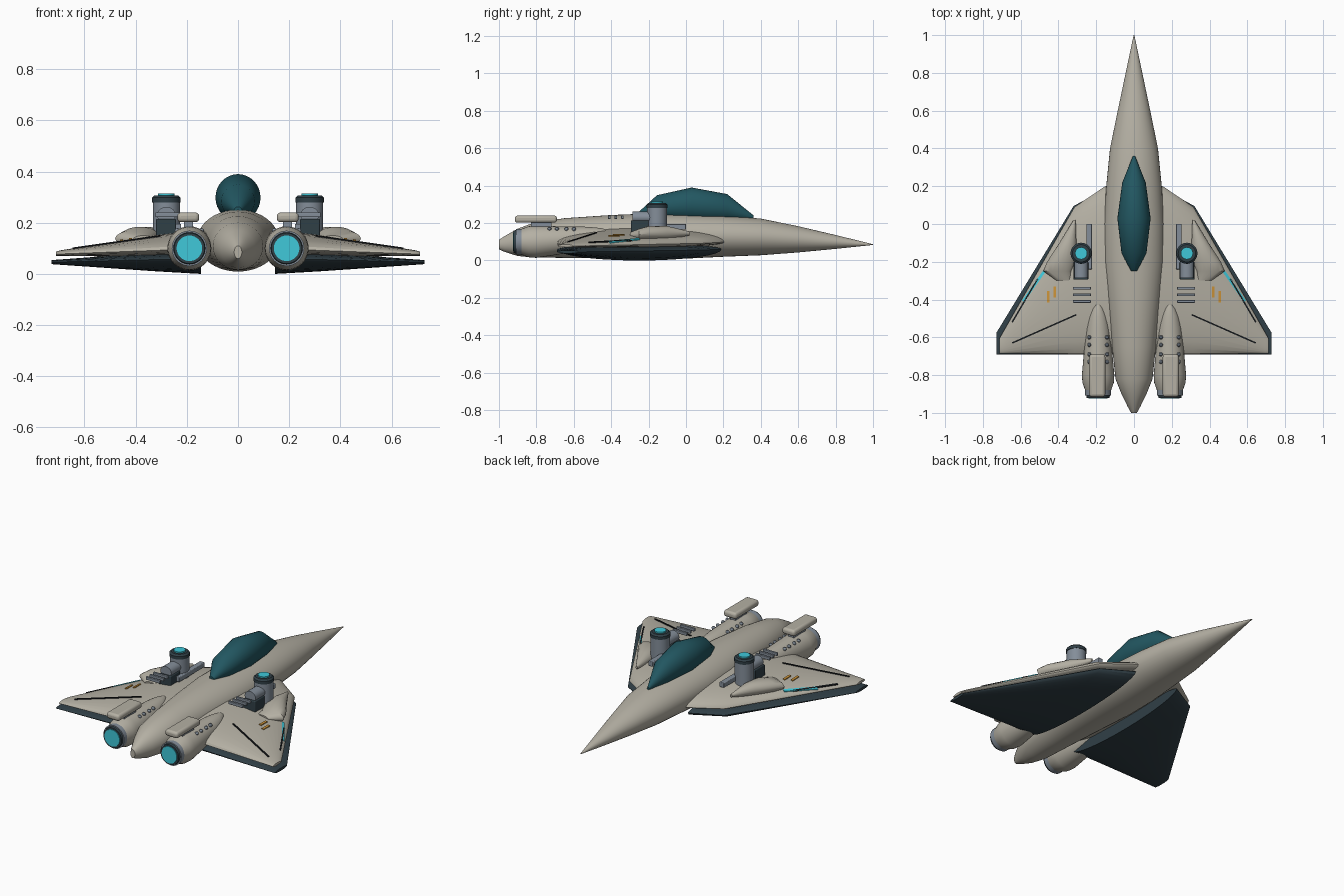
import bpy, bmesh, math
from mathutils import Vector

if "Cube" in bpy.data.objects:
    bpy.data.objects.remove(bpy.data.objects["Cube"])


def material(name, rgb):
    m = bpy.data.materials.new(name)
    m.diffuse_color = (*rgb, 1)
    m.use_nodes = True
    m.node_tree.nodes["Principled BSDF"].inputs["Base Color"].default_value = m.diffuse_color
    return m


HULL = material("warm_grey_hull", (0.46, 0.435, 0.37))
DARK = material("dark_slate", (0.03, 0.05, 0.062))
GLASS = material("deep_teal_glass", (0.016, 0.095, 0.12))
GLOW = material("cyan_glow", (0.05, 0.58, 0.70))
STEEL = material("blue_grey_metal", (0.23, 0.27, 0.32))
AMBER = material("amber", (0.60, 0.29, 0.04))
BLACK = material("black_line", (0.008, 0.01, 0.012))


def finish(name, bm, mat, mirror=True, bevel=0):
    bmesh.ops.recalc_face_normals(bm, faces=bm.faces)
    me = bpy.data.meshes.new(name)
    bm.to_mesh(me)
    bm.free()
    me.materials.append(mat)
    ob = bpy.data.objects.new(name, me)
    bpy.context.collection.objects.link(ob)
    bpy.ops.object.select_all(action='DESELECT')
    ob.select_set(True)
    bpy.context.view_layer.objects.active = ob
    bpy.ops.object.shade_smooth_by_angle(angle=math.radians(30))
    if bevel:
        b = ob.modifiers.new("bevel", 'BEVEL')
        b.width, b.segments = bevel, 3
    if mirror:
        ob.modifiers.new("mirror", 'MIRROR').use_mirror_merge = False
    return ob


def skin(bm, rings):
    """Join rings of points into a closed, capped shell."""
    vs = [[bm.verts.new(p) for p in r] for r in rings]
    n = len(vs[0])
    for a, b in zip(vs, vs[1:]):
        for i in range(n):
            bm.faces.new((a[i], a[(i + 1) % n], b[(i + 1) % n], b[i]))
    bm.faces.new(vs[0])
    bm.faces.new(vs[-1])


def loft(name, stations, mat, mirror=True, n=32):
    """Elliptical sections along y: (y, x, z, half width, half height)."""
    bm = bmesh.new()
    ang = [2 * math.pi * i / n for i in range(n)]
    skin(bm, [[(x + rx * math.cos(a), y, z + rz * math.sin(a)) for a in ang]
              for y, x, z, rx, rz in stations])
    return finish(name, bm, mat, mirror)


def upright(name, x, y, stations, mat, n=28):
    """Turned part on a vertical axis: (z, radius)."""
    bm = bmesh.new()
    ang = [2 * math.pi * i / n for i in range(n)]
    skin(bm, [[(x + r * math.cos(a), y + r * math.sin(a), z) for a in ang]
              for z, r in stations])
    return finish(name, bm, mat)


def boxes(name, spans, mat, bevel=0):
    """Boxes from (x0, x1, y0, y1, z0, z1)."""
    bm = bmesh.new()
    for x0, x1, y0, y1, z0, z1 in spans:
        skin(bm, [[(x0, y0, z), (x1, y0, z), (x1, y1, z), (x0, y1, z)] for z in (z0, z1)])
    return finish(name, bm, mat, True, bevel)


# Wing stations: x, leading y, trailing y, edge z, rise, drop
UPPER = [(0.08, 0.235, -0.69, 0.10, 0.078, 0.03),
         (0.16, 0.195, -0.69, 0.098, 0.072, 0.03),
         (0.315, 0.09, -0.69, 0.092, 0.06, 0.025),
         (0.695, -0.575, -0.685, 0.078, 0.014, 0.008),
         (0.712, -0.605, -0.685, 0.077, 0.009, 0.006)]
LOWER = [(0.145, 0.19, -0.69, 0.06, 0.03, 0.06),
         (0.32, 0.095, -0.69, 0.056, 0.028, 0.046),
         (0.728, -0.575, -0.69, 0.046, 0.008, 0.008)]


def wing(name, table, mat):
    bm = bmesh.new()
    rings = []
    for x, y0, y1, z, up, down in table:
        ring = []
        for i in range(32):
            a = 2 * math.pi * i / 32
            s = math.sin(a)
            ring.append((x, (y0 + y1) / 2 + (y0 - y1) / 2 * math.cos(a),
                         z + s * (up if s > 0 else down)))
        rings.append(ring)
    skin(bm, rings)
    return finish(name, bm, mat)


def wing_top(x, y):
    """Height of the upper wing surface."""
    for a, b in zip(UPPER, UPPER[1:]):
        if x <= b[0]:
            t = (x - a[0]) / (b[0] - a[0])
            _, y0, y1, z, up, _ = [p + (q - p) * t for p, q in zip(a, b)]
            u = (y - (y0 + y1) / 2) / ((y0 - y1) / 2)
            return z + up * math.sqrt(max(0, 1 - u * u))
    return 0.08


def stripe(name, lines, width, mat, steps=10):
    """Thin plates draped over the upper wing."""
    bm = bmesh.new()
    for p, q in lines:
        p, q = Vector(p), Vector(q)
        side = (q - p).orthogonal().normalized() * width / 2
        rings = []
        for i in range(steps + 1):
            c = p.lerp(q, i / steps)
            a, b = c - side, c + side
            za, zb = wing_top(*a), wing_top(*b)
            rings.append([(a.x, a.y, za - 0.003), (b.x, b.y, zb - 0.003),
                          (b.x, b.y, zb + 0.005), (a.x, a.y, za + 0.005)])
        skin(bm, rings)
    return finish(name, bm, mat)


# Fuselage and canopy
loft("fuselage", [(-1, 0, 0.085, 0.015, 0.025), (-0.97, 0, 0.088, 0.032, 0.042),
                  (-0.9, 0, 0.097, 0.066, 0.073), (-0.82, 0, 0.108, 0.098, 0.092),
                  (-0.65, 0, 0.12, 0.116, 0.106), (-0.4, 0, 0.128, 0.142, 0.115),
                  (-0.2, 0, 0.13, 0.16, 0.121), (0, 0, 0.13, 0.16, 0.12),
                  (0.2, 0, 0.13, 0.147, 0.11), (0.4, 0, 0.126, 0.127, 0.098),
                  (0.6, 0, 0.113, 0.086, 0.07), (0.8, 0, 0.099, 0.044, 0.037),
                  (1, 0, 0.085, 0.002, 0.002)], HULL, False, 40)
loft("canopy", [(-0.25, 0, 0.25, 0.015, 0.012), (-0.155, 0, 0.285, 0.066, 0.064),
                (0.03, 0, 0.298, 0.088, 0.092), (0.22, 0, 0.283, 0.062, 0.072),
                (0.36, 0, 0.232, 0.006, 0.01)], GLASS, False)

# Layered wings
wing("upper_wing", UPPER, HULL)
wing("lower_wing", LOWER, DARK)
loft("wing_fairing", [(0.02, 0.315, 0.145, 0.006, 0.01), (-0.1, 0.35, 0.146, 0.045, 0.038),
                      (-0.2, 0.385, 0.144, 0.075, 0.04), (-0.25, 0.405, 0.138, 0.075, 0.032),
                      (-0.3, 0.37, 0.135, 0.04, 0.015)], HULL, n=20)

# Wing markings
stripe("panel_lines", [((0.305, -0.48), (0.645, -0.63)), ((0.51, -0.29), (0.645, -0.52))],
       0.008, BLACK)
stripe("light_strip", [((0.475, -0.25), (0.587, -0.41))], 0.014, GLOW)
stripe("amber_marks", [((0.42, -0.33), (0.42, -0.39)), ((0.455, -0.355), (0.455, -0.415))],
       0.013, AMBER)

# Engines
loft("engine_pod", [(-0.43, 0.19, 0.15, 0.016, 0.016), (-0.45, 0.19, 0.14, 0.032, 0.032),
                    (-0.49, 0.19, 0.127, 0.05, 0.05), (-0.55, 0.19, 0.118, 0.063, 0.063),
                    (-0.7, 0.19, 0.106, 0.077, 0.077), (-0.8, 0.19, 0.1, 0.086, 0.086),
                    (-0.84, 0.19, 0.1, 0.083, 0.083), (-0.885, 0.19, 0.1, 0.067, 0.067)], HULL)
loft("nozzle_collar", [(-0.87, 0.19, 0.1, 0.069, 0.069), (-0.908, 0.19, 0.1, 0.069, 0.069)], STEEL)
loft("nozzle_ring", [(-0.9, 0.19, 0.1, 0.064, 0.064), (-0.921, 0.19, 0.1, 0.06, 0.06)], DARK)
loft("nozzle_glow", [(-0.915, 0.19, 0.1, 0.05, 0.05), (-0.925, 0.19, 0.1, 0.05, 0.05)], GLOW)
boxes("engine_top_block", [(0.152, 0.237, -0.915, -0.69, 0.202, 0.24)], HULL, 0.014)
boxes("engine_block_mount", [(0.175, 0.212, -0.83, -0.72, 0.17, 0.205)], STEEL)

# Rivets along both sides of each engine
bm = bmesh.new()
for i, y in enumerate((-0.6, -0.64, -0.69, -0.73)):
    for s in (-1, 1):
        v = bmesh.ops.create_uvsphere(bm, u_segments=10, v_segments=6, radius=0.011)["verts"]
        bmesh.ops.translate(bm, verts=v, vec=(0.19 + s * 0.047, y, 0.168))
finish("engine_rivets", bm, STEEL)

# Turrets
upright("turret_body", 0.28, -0.155, [(0.13, 0.053), (0.285, 0.053)], STEEL)
upright("turret_ring", 0.28, -0.155, [(0.28, 0.056), (0.298, 0.056), (0.307, 0.046)], DARK)
upright("turret_lamp", 0.28, -0.155, [(0.3, 0.032), (0.315, 0.032)], GLOW)
boxes("turret_base", [(0.242, 0.32, -0.295, -0.2, 0.14, 0.215)], DARK, 0.005)
loft("turret_barrel", [(-0.16, 0.28, 0.23, 0.036, 0.032), (-0.285, 0.28, 0.23, 0.036, 0.032)], STEEL)
boxes("side_rail", [(0.222, 0.252, -0.24, 0.0, 0.165, 0.195)], STEEL, 0.004)
boxes("cooling_slats", [(0.228, 0.323, y - 0.007, y + 0.007, 0.222, 0.24)
                        for y in (-0.34, -0.375, -0.41)], STEEL, 0.003)
